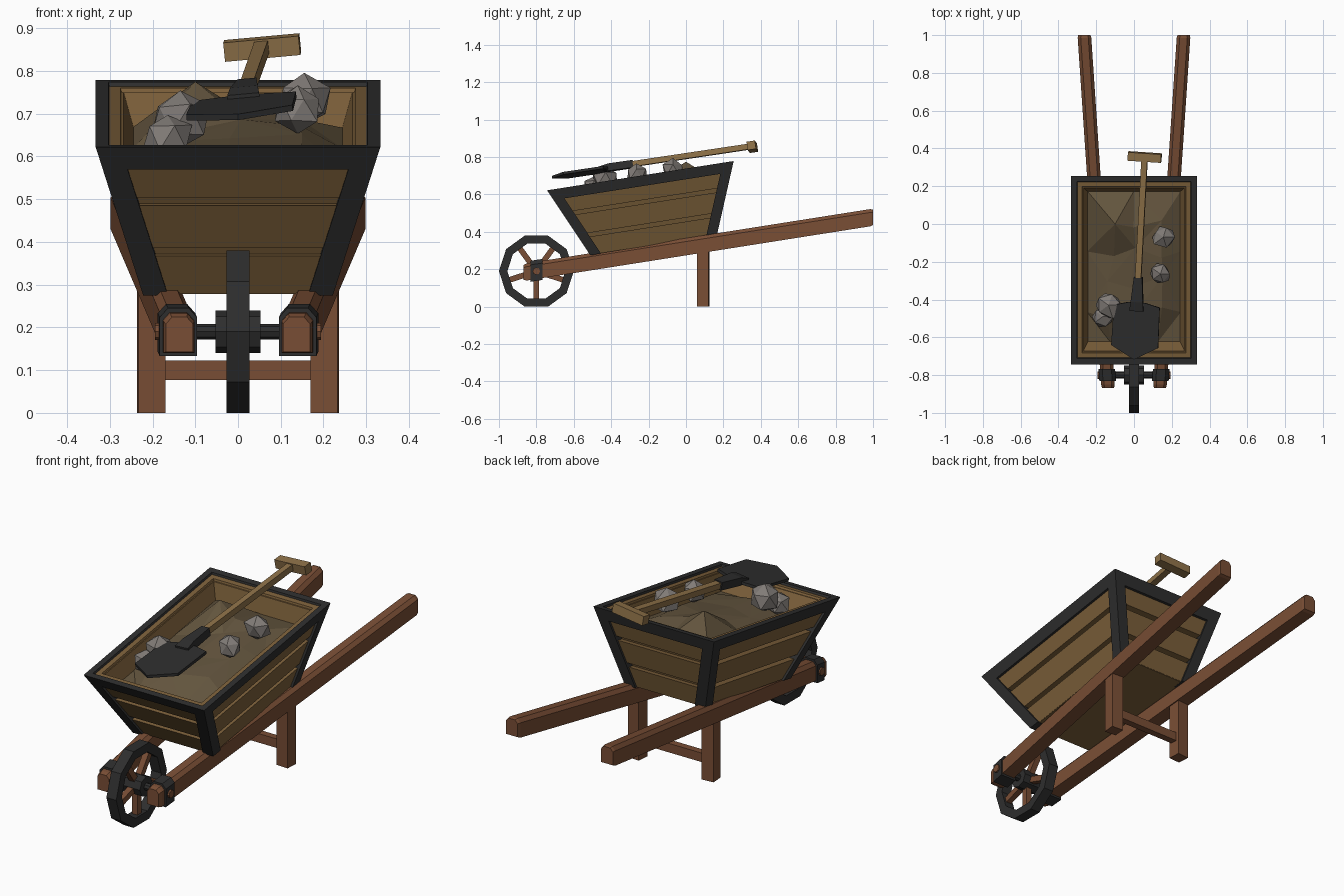
import bpy, bmesh, math, random
from mathutils import Vector, Matrix

if "Cube" in bpy.data.objects:
    bpy.data.objects.remove(bpy.data.objects["Cube"])

random.seed(4)


def material(name, r, g, b):
    m = bpy.data.materials.new(name)
    m.diffuse_color = (r, g, b, 1)
    m.use_nodes = True
    m.node_tree.nodes["Principled BSDF"].inputs["Base Color"].default_value = m.diffuse_color
    return m


METAL = material("dark_metal", .027, .027, .027)
BROWN = material("red_wood", .19, .075, .035)
WOOD = material("plank_wood", .2, .115, .042)
DIRT = material("soil", .125, .09, .048)
STONE = material("stone", .22, .2, .185)
PALE = material("pale_wood", .27, .165, .065)


def finish(name, bm, mat):
    bmesh.ops.recalc_face_normals(bm, faces=bm.faces)
    me = bpy.data.meshes.new(name)
    bm.to_mesh(me)
    bm.free()
    me.materials.append(mat)
    ob = bpy.data.objects.new(name, me)
    bpy.context.collection.objects.link(ob)
    return ob


def loft(name, loops, mat, closed=False):
    """Skin equal-length loops; cap the ends, or close into a ring."""
    bm = bmesh.new()
    rows = [[bm.verts.new(p) for p in lp] for lp in loops]
    n, k = len(rows[0]), len(rows)
    for j in range(k if closed else k - 1):
        a, b = rows[j], rows[(j + 1) % k]
        for i in range(n):
            bm.faces.new((a[i], a[(i + 1) % n], b[(i + 1) % n], b[i]))
    if not closed:
        bm.faces.new(rows[0])
        bm.faces.new(rows[-1])
    return finish(name, bm, mat)


def box(name, c, s, mat, mx=Matrix()):
    def rect(z):
        return [mx @ Vector((c[0] + x * s[0] / 2, c[1] + y * s[1] / 2, c[2] + z * s[2] / 2))
                for x, y in ((-1, -1), (1, -1), (1, 1), (-1, 1))]
    return loft(name, [rect(-1), rect(1)], mat)


def circle(x, r, n, cy=-.8, cz=.19):
    """Loop around the x axis at the wheel centre."""
    return [(x, cy + r * math.cos(2 * math.pi * i / n), cz + r * math.sin(2 * math.pi * i / n))
            for i in range(n)]


# ---- Tray: flared tilted box, t = 0 bottom to 1 top ----
CORNERS = ((-1, -1), (1, -1), (1, 1), (-1, 1))
SLOPE = .157


def tray(sx, sy, t, inset=0):
    x = .222 + .111 * t - inset
    y0, y1 = -.512 - .231 * t + inset, .165 + .09 * t - inset
    z = .275 + .347 * t + (y0 + .512 + .231 * t) * SLOPE
    return Vector((sx * x, y0 + (sy + 1) / 2 * (y1 - y0), z + (sy + 1) / 2 * (y1 - y0) * SLOPE))


def tray_ring(name, t0, t1, i0, i1, mat):
    loft(name, [[tray(sx, sy, t, i) for sx, sy in CORNERS]
                for t, i in ((t0, i0), (t1, i0), (t1, i1), (t0, i1))], mat, True)


tray_ring("tray_rim", .85, 1, 0, .03, METAL)
for name, t0, t1 in (("lower", .01, .26), ("middle", .315, .6), ("upper", .655, .975)):
    tray_ring(name + "_planks", t0, t1, .012, .055, WOOD)
tray_ring("tray_lining", .02, .95, .042, .06, WOOD)
loft("tray_floor", [[tray(sx, sy, t, .013) for sx, sy in CORNERS] for t in (.005, .06)], WOOD)

# Corner posts
for sx, sy in CORNERS:
    loops = []
    for t in (0, .9):
        c = tray(sx, sy, t)
        loops.append([c - Vector((sx * a, sy * b, sy * b * SLOPE))
                      for a, b in ((0, 0), (.058, 0), (.058, .058), (0, .058))])
    loft("corner_post", loops, METAL)

# Soil heap
bm = bmesh.new()
NU, NV = 4, 5
grid = []
for j in range(NV + 1):
    row = []
    for i in range(NU + 1):
        u, v = 2 * i / NU - 1, 2 * j / NV - 1
        p = tray(u, v, .74, .056)
        if abs(u) < 1 and abs(v) < 1:
            p += Vector((random.uniform(-.03, .03), random.uniform(-.04, .04),
                         .06 * (1 - u * u) ** .5 + random.uniform(-.015, .015)))
            if i == 1 and j == 4:
                p = Vector((-.1, .0, .775))
        row.append(bm.verts.new(p))
    grid.append(row)
for j in range(NV):
    for i in range(NU):
        a, b, c, d = grid[j][i], grid[j][i + 1], grid[j + 1][i + 1], grid[j + 1][i]
        for f in ((a, b, c), (a, c, d)) if (i + j) % 2 else ((a, b, d), (b, c, d)):
            bm.faces.new(f)
finish("soil_heap", bm, DIRT)

# Rocks
for x, y, z, r in ((-.165, -.49, .645, .06), (-.135, -.43, .685, .075),
                   (.14, -.265, .71, .06), (.155, -.07, .73, .062)):
    bm = bmesh.new()
    bmesh.ops.create_icosphere(bm, subdivisions=1, radius=r)
    for v in bm.verts:
        v.co = v.co * random.uniform(.85, 1.12) + Vector((x, y, z))
    finish("rock", bm, STONE)

# ---- Handles, clamps, legs ----
PROFILE = ((-.036, -.046), (.036, -.046), (.036, .028), (.02, .046), (-.02, .046), (-.036, .028))


def handle_at(y):
    k = (y + .87) / 1.87
    return Vector((.137 + .126 * k, y, .183 + .295 * k))


for s in (-1, 1):
    def flip(p):
        return (s * p[0], p[1], p[2])

    def section(y, grow=1.0):
        return [flip(handle_at(y) + Vector((a * grow, 0, b * grow))) for a, b in PROFILE]

    loft("handle", [section(-.868, .88), section(-.85), section(.985), section(1, .9)], BROWN)
    loft("axle_clamp", [section(-.832, 1.22), section(-.768, 1.22)], METAL)
    loft("axle_peg", [circle(s * .15, .02, 8), circle(s * .194, .02, 8)], BROWN)
    turn = Matrix.Translation((s * .203, .092, 0)) @ Matrix.Rotation(-s * .068, 4, 'Z')
    box("leg", (0, 0, .155), (.063, .062, .31), BROWN, turn)
box("leg_crossbar", (0, .092, .1), (.36, .035, .045), BROWN)

# ---- Wheel ----
loft("wheel_tyre", [circle(x, r, 10) for x, r in
                    ((-.027, .2), (.027, .2), (.027, .155), (-.027, .155))], METAL, True)
loft("wheel_hub", [circle(-.053, .05, 8), circle(.053, .05, 8)], METAL)
loft("axle", [circle(-.12, .018, 8), circle(.12, .018, 8)], METAL)
for i in range(5):
    mx = Matrix.Translation((0, -.8, .19)) @ Matrix.Rotation(math.radians(180 + 72 * i), 4, 'X')
    box("spoke", (0, 0, .1), (.03, .03, .12), BROWN, mx)

# ---- Shovel: local y runs from blade tip to grip ----
tip, grip = Vector((.0, -.717, .692)), Vector((.057, .355, .852))
ydir = (grip - tip).normalized()
xdir = Vector((1, 0, .1))
xdir = (xdir - ydir * xdir.dot(ydir)).normalized()
rot = Matrix((xdir, ydir, xdir.cross(ydir))).transposed().to_4x4()
SH = Matrix.Translation(tip) @ rot
L = (grip - tip).length
outline = ((0, 0), (.125, .07), (.122, .285), (.045, .305), (-.045, .305), (-.122, .285), (-.125, .07))
loft("shovel_blade", [[SH @ Vector((x, y, z)) for x, y in outline] for z in (-.007, .007)], METAL)


def bar(y, w, h):
    return [SH @ Vector((a * w / 2, y, b * h / 2 + .006)) for a, b in CORNERS]


loft("shovel_socket", [bar(.26, .075, .02), bar(.31, .065, .04), bar(.44, .045, .04)], METAL)
loft("shovel_shaft", [bar(.42, .032, .03), bar(L, .032, .03)], PALE)
box("shovel_grip", (0, L, .003), (.177, .045, .045), PALE, SH)
